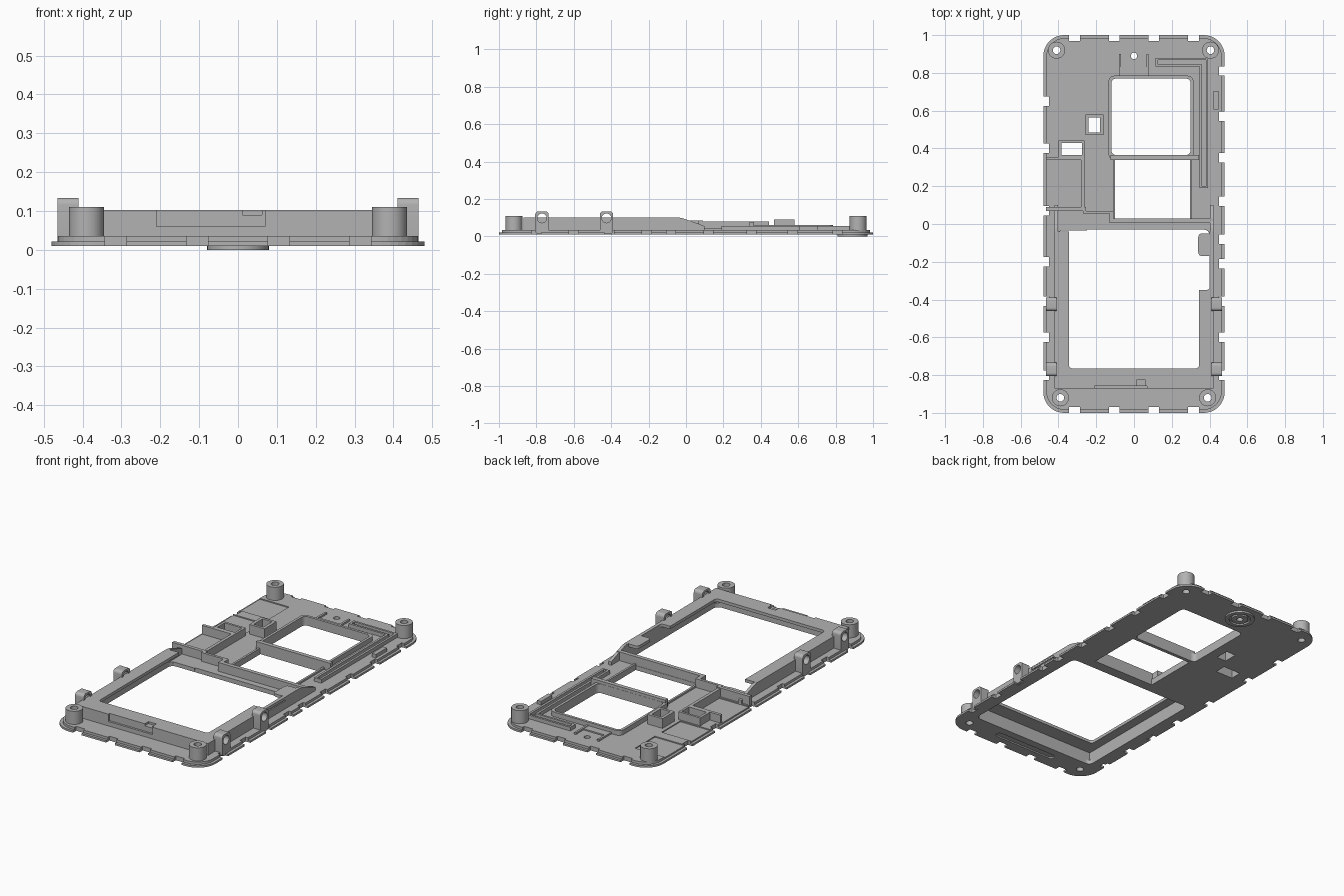
import bpy, bmesh, math

cube = bpy.data.objects.get("Cube")
if cube:
    bpy.data.objects.remove(cube, do_unlink=True)

grey = bpy.data.materials.new("neutral grey")
grey.use_nodes = True
grey.diffuse_color = (0.45, 0.45, 0.45, 1)
grey.node_tree.nodes["Principled BSDF"].inputs["Base Color"].default_value = (0.45, 0.45, 0.45, 1)


def prism(name, points, low, high, axis="z"):
    """Extrude a closed outline along z, or along x with the outline in y and z."""
    place = (lambda a, b, h: (a, b, h)) if axis == "z" else (lambda a, b, h: (h, a, b))
    bm = bmesh.new()
    base = bm.faces.new([bm.verts.new(place(a, b, low)) for a, b in points])
    side = bmesh.ops.extrude_face_region(bm, geom=[base])
    step = place(0, 0, high - low)
    bmesh.ops.translate(bm, vec=step, verts=[v for v in side["geom"] if isinstance(v, bmesh.types.BMVert)])
    bmesh.ops.recalc_face_normals(bm, faces=bm.faces)
    mesh = bpy.data.meshes.new(name)
    bm.to_mesh(mesh)
    bm.free()
    mesh.materials.append(grey)
    ob = bpy.data.objects.new(name, mesh)
    bpy.context.collection.objects.link(ob)
    return ob


def circle(x, y, r, n=32):
    return [(x + r * math.cos(math.tau * i / n), y + r * math.sin(math.tau * i / n)) for i in range(n)]


def rounded(x0, x1, y0, y1, r=0.0):
    if r == 0:
        return [(x0, y0), (x1, y0), (x1, y1), (x0, y1)]
    corners = [(x1 - r, y1 - r), (x0 + r, y1 - r), (x0 + r, y0 + r), (x1 - r, y0 + r)]
    return [(cx + r * math.cos(math.pi / 2 * (q + k / 8)), cy + r * math.sin(math.pi / 2 * (q + k / 8)))
            for q, (cx, cy) in enumerate(corners) for k in range(9)]


def box(name, x0, x1, y0, y1, z0, z1, r=0.0):
    return prism(name, rounded(x0, x1, y0, y1, r), z0, z1)


def cut(ob, points, low=-0.1, high=0.3, axis="z"):
    cutter = prism("cutter", points, low, high, axis)
    cutter.hide_render = True
    mod = ob.modifiers.new("cut", "BOOLEAN")
    mod.operation, mod.solver, mod.object = "DIFFERENCE", "EXACT", cutter
    bpy.context.view_layer.objects.active = ob
    bpy.ops.object.modifier_apply(modifier=mod.name)
    bpy.data.objects.remove(cutter, do_unlink=True)


def smooth(ob):
    bpy.ops.object.select_all(action="DESELECT")
    ob.select_set(True)
    bpy.context.view_layer.objects.active = ob
    bpy.ops.object.shade_smooth_by_angle()


def ring(name, outer, inner, z0, z1):
    ob = prism(name, outer, z0, z1)
    cut(ob, inner)
    return ob


# Base plate in two steps: thin outer lip and slightly smaller deck
lip = box("plate_lip", -0.48, 0.48, -1, 1, 0.01, 0.021, 0.11)
deck = box("plate_deck", -0.465, 0.465, -0.985, 0.985, 0.02, 0.035, 0.1)
posts = [(-0.39, -0.92), (0.39, -0.92), (-0.41, 0.92), (0.405, 0.92)]
openings = [
    rounded(-0.40, 0.40, -0.85, -0.03, 0.03),
    rounded(-0.1, 0.3, 0.03, 0.345),
    rounded(-0.12, 0.3, 0.365, 0.77, 0.025),
    rounded(-0.24, -0.18, 0.485, 0.565),
    rounded(-0.385, -0.275, 0.365, 0.43),
    circle(0, 0.89, 0.017),
] + [circle(x, y, 0.02) for x, y in posts]
notches = [rounded(x - 0.028, x + 0.028, s * 1.1, s * 0.97) if s > 0
           else rounded(x - 0.028, x + 0.028, -1.1, -0.97)
           for s in (1, -1) for x in (-0.315, -0.105, 0.105, 0.315)]
for y in (0.65, 0.4, 0.07, -0.2, -0.41, -0.6, -0.8):
    notches.append(rounded(-0.6, -0.45, y - 0.025, y + 0.025))
for y in (0.81, 0.57, 0.35, 0.12, -0.08, -0.21, -0.41, -0.6, -0.8):
    notches.append(rounded(0.45, 0.6, y - 0.025, y + 0.025))
for layer in (lip, deck):
    for outline in openings + notches:
        cut(layer, outline)

# Shallow pockets in the deck and groove beneath the front
for y0, y1 in ((0.68, 0.86), (0.45, 0.62), (0.1, 0.34)):
    cut(deck, rounded(-0.6, -0.28, y0, y1), 0.029, 0.1)
cut(lip, rounded(-0.2, 0.2, -0.935, -0.895, 0.018), 0.0, 0.018)

# Raised front bay: hollow walls with an inward flange
walls = ring("bay_walls", rounded(-0.42, 0.42, -0.87, -0.04), rounded(-0.40, 0.40, -0.85, 0.1), 0.03, 0.102)
flange = ring("bay_flange", rounded(-0.419, 0.419, -0.869, -0.041),
              rounded(-0.345, 0.345, -0.765, 0.1, 0.02), 0.085, 0.102)
cut(walls, rounded(0.412, 0.5, -0.36, -0.17), 0.08, 0.095)
cut(flange, rounded(0.3, 0.402, -0.35, 0.0, 0.02))
for part in (walls, flange):
    cut(part, rounded(-0.21, 0.07, -0.9, -0.858), 0.06, 0.2)
    cut(part, rounded(0.012, 0.062, -0.9, -0.825), 0.09, 0.2)
box("bay_corner_tab", 0.34, 0.41, -0.17, -0.05, 0.085, 0.102, 0.02)
box("bay_back_ledge", -0.42, -0.25, -0.035, 0.06, 0.02, 0.035)

# Cross wall and sloping side ribs behind the bay
box("cross_wall", -0.13, 0.42, 0.005, 0.028, 0.02, 0.085)
box("cross_wall_end", -0.13, -0.108, 0.005, 0.065, 0.03, 0.085)
box("cross_wall_link", -0.27, -0.108, 0.055, 0.07, 0.03, 0.085)
slope = [(-0.045, 0.03), (0.1, 0.03), (0.1, 0.055), (0.06, 0.07), (-0.02, 0.098), (-0.045, 0.102)]
prism("right_slope_rib", slope, 0.402, 0.42, "x")
prism("left_slope_rib", slope, -0.42, -0.402, "x")

# Open side pocket
box("pocket_front_wall", -0.465, -0.255, 0.07, 0.09, 0.03, 0.085)
box("pocket_inner_wall", -0.28, -0.262, 0.07, 0.35, 0.03, 0.08)
box("pocket_back_wall", -0.465, -0.262, 0.338, 0.355, 0.03, 0.08)

# Small square chimneys
ring("square_chimney", rounded(-0.258, -0.162, 0.47, 0.58), rounded(-0.24, -0.18, 0.485, 0.565), 0.02, 0.09)
ring("side_chimney", rounded(-0.4, -0.262, 0.352, 0.443), rounded(-0.385, -0.275, 0.365, 0.43), 0.02, 0.08)

# Window frame with taller front bar
ring("window_frame", rounded(-0.135, 0.315, 0.34, 0.785, 0.03),
     rounded(-0.12, 0.3, 0.365, 0.77, 0.025), 0.02, 0.062)
box("window_front_bar", -0.125, 0.345, 0.34, 0.364, 0.02, 0.078)
for side, x in (("left", -0.108), ("right", 0.3)):
    box(side + "_middle_opening_rim", x - 0.004, x + 0.008, 0.025, 0.345, 0.011, 0.045)

# L-shaped channel with twin ridges
for x in (0.348, 0.38):
    box("channel_long_ridge", x, x + 0.013, 0.19, 0.835 if x < 0.36 else 0.88, 0.03, 0.056)
for y in (0.833, 0.868):
    box("channel_short_ridge", 0.115, 0.361 if y < 0.85 else 0.393, y, y + 0.012, 0.03, 0.056)
box("channel_front_end", 0.348, 0.393, 0.19, 0.2, 0.03, 0.056)
box("channel_side_end", 0.115, 0.127, 0.833, 0.88, 0.03, 0.056)
box("right_edge_rib", 0.422, 0.447, 0.605, 0.705, 0.03, 0.055)

# Rear screw boss with side rails and ring underneath
for x in (-0.08, 0.066):
    box("boss_rail", x, x + 0.012, 0.78, 0.9, 0.03, 0.045)
box("boss_pad", -0.07, 0.07, 0.78, 0.83, 0.03, 0.042)
for r, hole in ((0.08, 0.058), (0.045, 0.017)):
    smooth(ring("underside_ring", circle(0, 0.89, r), circle(0, 0.89, hole), 0.0, 0.012))

# Corner screw posts
for x, y in posts:
    smooth(ring("screw_post", circle(x, y, 0.045), circle(x, y, 0.02), 0.02, 0.11))

# Side clips with round holes
for s in (-1, 1):
    for y in (-0.425, -0.77):
        x0, x1 = sorted((s * 0.41, s * 0.465))
        clip = prism("side_clip", rounded(y - 0.036, y + 0.036, 0.012, 0.134, 0.018), x0, x1, "x")
        cut(clip, circle(y, 0.098, 0.025), x0 - 0.1, x1 + 0.1, "x")
        smooth(clip)
